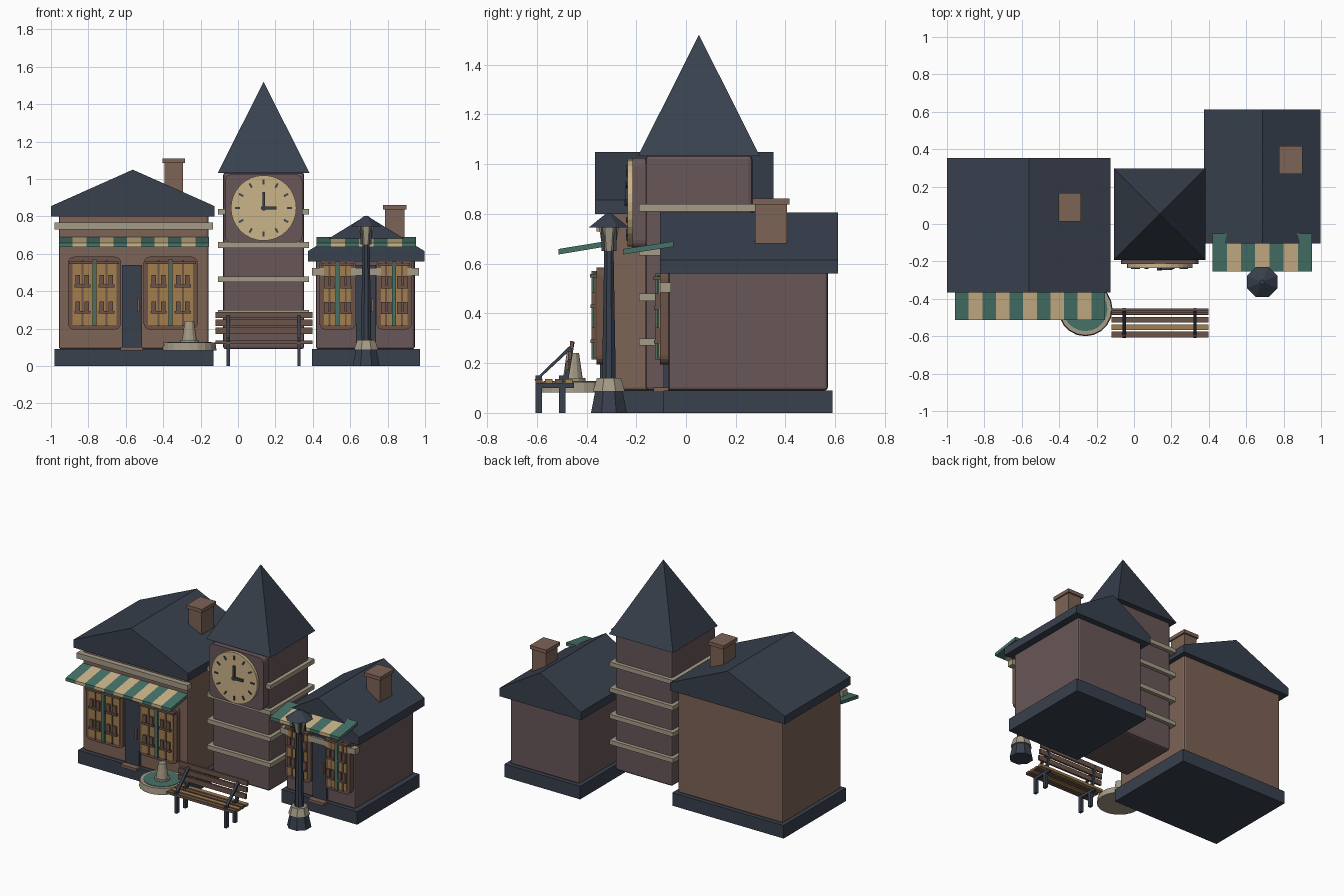
import bpy, bmesh, math
from mathutils import Vector, Matrix

old = bpy.data.objects.get("Cube")
if old:
    bpy.data.objects.remove(old, do_unlink=True)


def material(name, r, g, b):
    m = bpy.data.materials.new(name)
    m.use_nodes = True
    m.diffuse_color = (r, g, b, 1)
    m.node_tree.nodes["Principled BSDF"].inputs["Base Color"].default_value = (r, g, b, 1)
    return m


navy = material("slate navy", .040, .052, .075)
brown = material("warm brown", .205, .125, .092)
plum = material("dusky plum", .140, .094, .098)
stone = material("pale stone", .376, .328, .242)
cream = material("cream", .600, .456, .250)
green = material("teal green", .061, .170, .140)
ochre = material("ochre", .360, .205, .075)
wood = material("dark wood", .150, .088, .066)


def finish(bm, name, mat):
    bmesh.ops.recalc_face_normals(bm, faces=bm.faces)
    me = bpy.data.meshes.new(name)
    bm.to_mesh(me)
    bm.free()
    me.materials.append(mat)
    ob = bpy.data.objects.new(name, me)
    bpy.context.collection.objects.link(ob)
    return ob


def box(name, x, y, z, mat, bevel=0, corner=0):
    """Box from (min, max) ranges; corner rounds the edges along y."""
    bm = bmesh.new()
    bmesh.ops.create_cube(bm, size=1)
    for v in bm.verts:
        v.co = Vector([(r[0] + r[1]) / 2 + c * (r[1] - r[0]) for r, c in zip((x, y, z), v.co)])
    if corner:
        along = [e for e in bm.edges if abs(e.verts[0].co.y - e.verts[1].co.y) > 1e-4]
        bmesh.ops.bevel(bm, geom=along, offset=corner, segments=4, profile=.5, affect='EDGES')
    ob = finish(bm, name, mat)
    if bevel:
        mod = ob.modifiers.new("soft edges", 'BEVEL')
        mod.width, mod.segments = bevel, 2
    return ob


def prism(name, points, axis, lo, hi, mat):
    """Extrude a 2D profile along x (points are y,z) or along y (points are x,z)."""
    bm = bmesh.new()
    place = (lambda p, t: (t, p[0], p[1])) if axis == 'x' else (lambda p, t: (p[0], t, p[1]))
    face = bm.faces.new([bm.verts.new(place(p, lo)) for p in points])
    out = bmesh.ops.extrude_face_region(bm, geom=[face])
    step = Vector((hi - lo, 0, 0) if axis == 'x' else (0, hi - lo, 0))
    bmesh.ops.translate(bm, vec=step, verts=[g for g in out["geom"] if isinstance(g, bmesh.types.BMVert)])
    return finish(bm, name, mat)


def cone(name, x, y, z, r1, r2, sides, mat, turn=0, facing=False):
    """Cone or cylinder over the z range, or over the y range when facing front."""
    lo, hi = y if facing else z
    bm = bmesh.new()
    bmesh.ops.create_cone(bm, cap_ends=True, segments=sides, radius1=r1, radius2=r2, depth=hi - lo)
    rot = Matrix.Rotation(math.radians(turn), 4, 'Z')
    spot = Vector((x, y, (lo + hi) / 2))if not facing else Vector((x, (lo + hi) / 2, z))
    if facing:
        rot = Matrix.Rotation(math.pi / 2, 4, 'X') @ rot
    bmesh.ops.transform(bm, matrix=Matrix.Translation(spot) @ rot, verts=bm.verts)
    return finish(bm, name, mat)


def around(c, half):
    return (c - half, c + half)


def window(name, x, z, wall):
    """Rounded frame, glazing, shelves with goods and a green mullion."""
    cx, w = sum(x) / 2, (x[1] - x[0]) / 2
    h = z[1] - z[0]
    box(name + "_frame", x, (wall - .035, wall), z, wood, 0, .035)
    box(name + "_glass", around(cx, w - .025), (wall - .041, wall - .03),
        (z[0] + .025, z[1] - .025), ochre)
    box(name + "_mullion", around(cx, .011), (wall - .055, wall - .035), (z[0] + .02, z[1] - .015), green)
    box(name + "_rail", around(cx, w - .01), (wall - .06, wall - .035), (z[1] - .04, z[1] - .027), wood)
    for side in (-1, 1):
        mid = cx + side * w * .45
        box(name + "_pane_bar", around(mid, .005), (wall - .046, wall - .035), (z[0] + .02, z[1] - .02), wood)
        for level in (.22, .58):
            low = z[0] + h * level
            box(name + "_shelf", around(mid, w * .3), (wall - .058, wall - .035), (low, low + .014), wood)
            for k in (-1, 1):
                box(name + "_goods", around(mid + k * w * .17, .012), (wall - .055, wall - .035),
                    (low, low + .065), wood)


def awning(name, x, y_out, y_in, stripes):
    step = (x[1] - x[0]) / stripes
    profile = [(y_out, .637), (y_in, .668), (y_in, .69), (y_out, .659)]
    for i in range(stripes):
        prism(name + "_stripe", profile, 'x', x[0] + i * step, x[0] + (i + 1) * step, cream if i % 2 else green)


def shop(name, x, y, eave, ridge, wall_mat, roof_x, roof_y, band):
    """Plinth, walls, gable roof, cornice, door and step."""
    box(name + "_plinth", x, y, (0, .09), navy)
    wx = (x[0] + .022, x[1] - .028)
    box(name + "_walls", wx, (y[0] + .02, y[1] - .02), (.09, eave + .02), wall_mat, .012)
    mid, fascia = sum(roof_x) / 2, eave + .055
    prism(name + "_roof", [(roof_x[0], eave), (roof_x[1], eave), (roof_x[1], fascia),
                           (mid, ridge), (roof_x[0], fascia)], 'y', roof_y[0], roof_y[1], navy)
    box(name + "_cornice", (x[0], x[1] - .005), (y[0] - .015, y[0] + .03), band, stone)


def door(name, cx, wall):
    box(name, around(cx, .053), (wall - .02, wall), (.1, .54), navy)
    box(name + "_handle", around(cx + .035, .006), (wall - .035, wall - .015), (.29, .36), brown)
    box(name + "_step", around(cx, .06), (wall - .06, wall), (.083, .102), brown)


def chimney(name, x, y, top, bottom):
    box(name + "_shaft", (x[0] + .01, x[1] - .01), (y[0] + .01, y[1] - .01), (bottom, top - .02), brown)
    box(name + "_cap", x, y, (top - .025, top), brown)


# Large shop
shop("large_shop", (-.98, -.13), (-.345, .335), .80, 1.05, brown, (-1, -.125), (-.365, .352), (.73, .768))
window("large_window_right", (-.91, -.625), (.195, .585), -.325)
window("large_window_left", (-.505, -.215), (.195, .585), -.325)
door("large_door", -.567, -.325)
awning("large_awning", (-.957, -.155), -.512, -.325, 11)
chimney("large_chimney", (-.403, -.283), (.013, .165), 1.11, .92)

# Small shop
shop("small_shop", (.395, .973), (-.09, .59), .56, .805, plum, (.375, .997), (-.105, .612), (.485, .525))
window("small_window_right", (.435, .63), (.195, .575), -.07)
window("small_window_left", (.74, .93), (.195, .575), -.07)
door("small_door", .685, -.07)
awning("small_awning", (.42, .952), -.253, -.05, 7)
chimney("small_chimney", (.775, .9), (.268, .417), .862, .66)

# Clock tower
tx, ty = .137, .052
box("tower_walls", around(tx, .217), around(ty, .215), (.09, 1.035), plum, .015)
for z in (.27, .45, .632, .81):
    box("tower_band", around(tx, .243), around(ty, .24), (z, z + .03), stone)
cone("tower_spire", tx, ty, (1.033, 1.52), .245 * math.sqrt(2), 0, 4, navy, 45)

# Clock
cz = .845
box("clock_panel", around(tx, .207), (-.215, -.15), (.66, 1.025), plum, 0, .035)
cone("clock_face", tx, (-.235, -.2), cz, .175, .175, 32, cream, 0, True)
for hour in range(12):
    tick = box("clock_tick", around(0, .005), (-.241, -.23), (.125, .152), navy)
    tick.matrix_world = Matrix.Translation((tx, 0, cz)) @ Matrix.Rotation(math.radians(30 * hour), 4, 'Y')
box("clock_long_hand", around(tx, .007), (-.245, -.23), (cz, cz + .085), navy)
box("clock_short_hand", (tx, tx + .068), (-.245, -.23), around(cz, .009), navy)
cone("clock_hub", tx, (-.248, -.23), cz, .014, .014, 12, navy, 0, True)

# Street lamp: (z range, bottom radius, top radius, material)
for part, z, r1, r2, mat in (("foot", (0, .085), .078, .06, navy), ("collar", (.085, .14), .07, .052, stone),
                             ("pole", (.13, .67), .03, .02, navy), ("lantern", (.65, .75), .026, .044, stone),
                             ("cap", (.745, .802), .088, .012, navy)):
    cone("lamp_" + part, .685, -.31, z, r1, r2, 8, mat, 22.5)
for k in range(4):
    a = math.radians(45 + 90 * k)
    box("lamp_strut", around(.685 + .034 * math.cos(a), .006), around(-.31 + .034 * math.sin(a), .006),
        (.65, .75), navy)

# Fountain
fx, fy = -.26, -.455
cone("fountain_basin", fx, fy, (.082, .125), .145, .14, 20, stone)
cone("fountain_water", fx, fy, (.12, .128), .118, .118, 20, green)
cone("fountain_pedestal", fx, fy, (.12, .14), .05, .05, 12, stone)
cone("fountain_spout", fx, fy, (.135, .24), .04, .025, 12, stone)

# Bench
bx = (-.12, .398)
for i in range(4):
    y = -.592 + i * .04
    box("bench_seat_slat", bx, (y - .014, y + .016), (.118, .136), ochre if i % 2 else wood)
for i in range(3):
    y, z = -.484 + i * .009, .172 + i * .042
    box("bench_back_slat", bx, (y, y + .014), (z, z + .034), wood)
for x in (-.052, .326):
    for y in (-.592, -.497):
        box("bench_leg", around(x, .009), around(y, .013), (0, .15), navy)
    box("bench_rail", around(x, .009), (-.605, -.45), (.1, .12), navy)
    prism("bench_arm", [(-.61, .132), (-.6, .128), (-.455, .262), (-.462, .275)], 'x', x - .009, x + .009, navy)
    prism("bench_back_post", [(-.495, .12), (-.475, .12), (-.448, .285), (-.46, .285)], 'x', x - .009, x + .009, navy)
